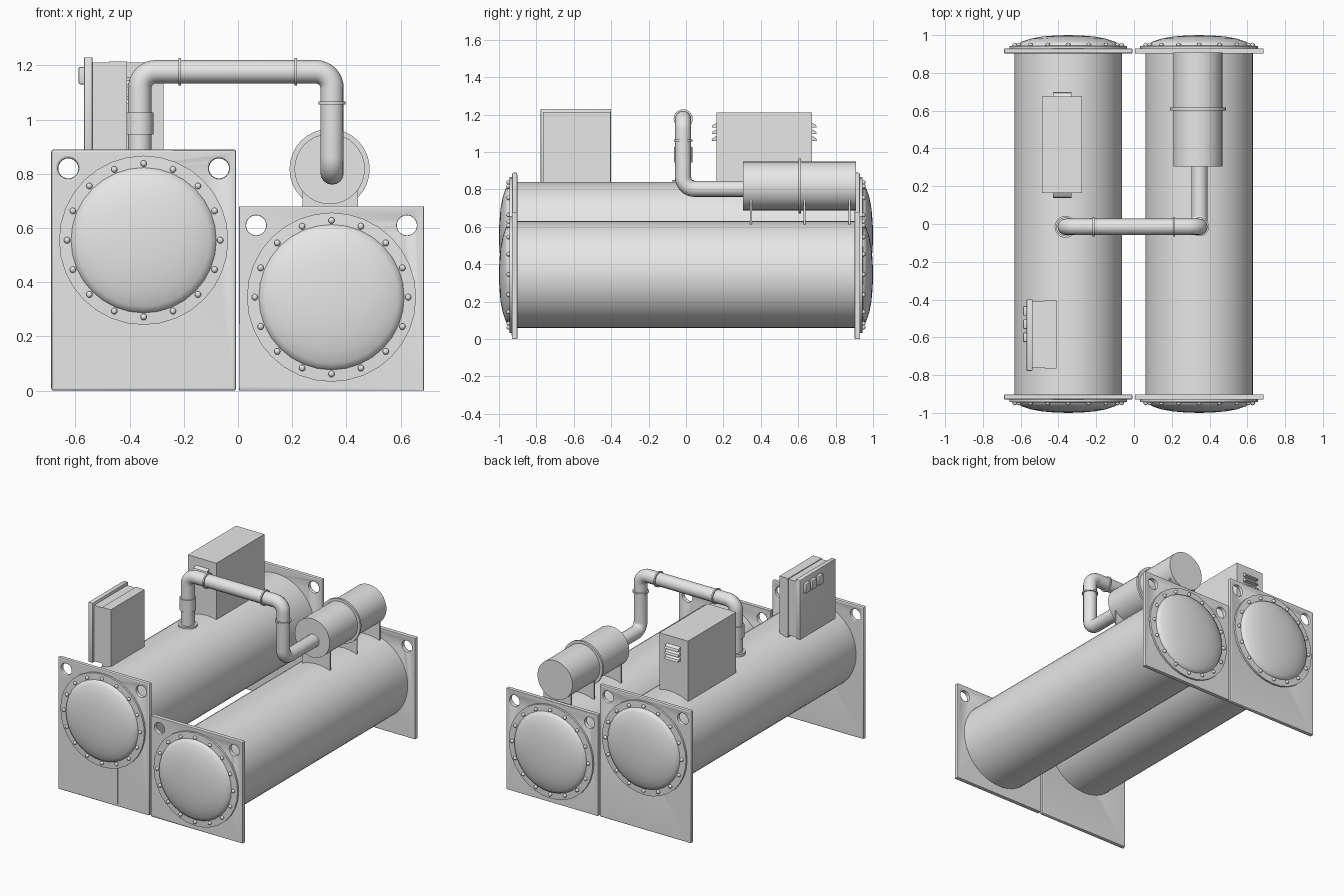
import bpy, bmesh, math
from mathutils import Vector, Matrix

if "Cube" in bpy.data.objects:
    bpy.data.objects.remove(bpy.data.objects["Cube"], do_unlink=True)

GREY = (0.8, 0.8, 0.8, 1.0)
paint = bpy.data.materials.new("plain grey paint")
paint.use_nodes = True
paint.diffuse_color = GREY
for node in paint.node_tree.nodes:
    if node.type == 'BSDF_PRINCIPLED':
        node.inputs["Base Color"].default_value = GREY

AXES = {'x': Vector((1, 0, 0)), 'y': Vector((0, 1, 0)), '-y': Vector((0, -1, 0)),
        'z': Vector((0, 0, 1))}


def finish(ob, smooth=True):
    """Select the object, give it the paint and smooth its gentle edges."""
    bpy.ops.object.select_all(action='DESELECT')
    ob.select_set(True)
    bpy.context.view_layer.objects.active = ob
    if smooth:
        bpy.ops.object.shade_smooth_by_angle(angle=math.radians(35))
    return ob


def to_object(name, bm):
    bmesh.ops.recalc_face_normals(bm, faces=bm.faces)
    mesh = bpy.data.meshes.new(name)
    bm.to_mesh(mesh)
    bm.free()
    mesh.materials.append(paint)
    ob = bpy.data.objects.new(name, mesh)
    bpy.context.collection.objects.link(ob)
    return ob


def lathe(name, profile, axis, origin, sides=32):
    """Revolve (radius, distance) points about an axis."""
    bm = bmesh.new()
    verts = [bm.verts.new((r, 0, t)) for r, t in profile]
    edges = [bm.edges.new(pair) for pair in zip(verts, verts[1:])]
    bmesh.ops.spin(bm, geom=verts + edges, cent=(0, 0, 0), axis=(0, 0, 1),
                   angle=math.tau, steps=sides)
    bmesh.ops.remove_doubles(bm, verts=bm.verts, dist=1e-5)
    turn = AXES['z'].rotation_difference(AXES[axis]).to_matrix().to_4x4()
    bm.transform(Matrix.Translation(origin) @ turn)
    return finish(to_object(name, bm))


def cylinder(name, radius, start, end, axis, origin, sides=32):
    return lathe(name, [(0, start), (radius, start), (radius, end), (0, end)],
                 axis, origin, sides)


def box(name, low, high, bevel=0.0):
    low, high = Vector(low), Vector(high)
    bm = bmesh.new()
    bmesh.ops.create_cube(bm, size=1)
    bm.transform(Matrix.Translation((low + high) / 2)
                 @ Matrix.Diagonal((*(high - low), 1)))
    if bevel:
        bmesh.ops.bevel(bm, geom=bm.edges[:], offset=bevel, segments=2,
                        profile=0.5, affect='EDGES')
    return finish(to_object(name, bm))


def end_plate(name, x, y, width, height):
    """Rounded support plate with two lifting holes."""
    plate = box(name, (x - width / 2, y - 0.014, 0), (x + width / 2, y + 0.014, height))
    cutters = []
    for side in (-1, 1):
        cutter = cylinder("hole_cutter", 0.037, -0.1, 0.1, 'y',
                          (x + side * 0.278, y, height - 0.07), 24)
        cutter.hide_render = True
        cutters.append(cutter)
        cut = plate.modifiers.new("hole", 'BOOLEAN')
        cut.operation = 'DIFFERENCE'
        cut.solver = 'EXACT'
        cut.object = cutter
    soft = plate.modifiers.new("soft_edges", 'BEVEL')
    soft.width = 0.009
    soft.segments = 2
    soft.limit_method = 'ANGLE'
    finish(plate, False)
    bpy.ops.object.convert(target='MESH')
    for cutter in cutters:
        bpy.data.objects.remove(cutter, do_unlink=True)
    finish(plate)


def bolts(name, x, y, z, count=16, ring=0.283):
    bm = bmesh.new()
    for i in range(count):
        a = math.tau * i / count
        spot = Matrix.Translation((x + ring * math.sin(a), y, z + ring * math.cos(a)))
        bmesh.ops.create_uvsphere(bm, u_segments=10, v_segments=6, radius=0.012, matrix=spot)
    finish(to_object(name, bm))


# Two long vessels with end plates, bolted flanges and domed heads
HEAD = [(0, 0.92), (0.312, 0.92), (0.312, 0.943), (0.268, 0.945), (0.262, 0.956),
        (0.245, 0.966), (0.2, 0.981), (0.14, 0.992), (0.07, 0.998), (0, 1.0)]
for label, x, z, height in (("right", -0.348, 0.555, 0.89), ("left", 0.345, 0.345, 0.68)):
    cylinder(label + "_vessel", 0.285, -0.91, 0.91, 'y', (x, 0, z), 48)
    for end, axis, sign in (("front", '-y', -1), ("back", 'y', 1)):
        part = f"{label}_{end}"
        end_plate(part + "_plate", x, sign * 0.916, 0.682, height)
        lathe(part + "_head", HEAD, axis, (x, 0, z), 32)
        bolts(part + "_bolts", x, sign * 0.948, z)
box("front_cover_panel", (-0.457, -0.934, 0.02), (-0.24, -0.925, 0.28))

# Connecting pipe with rounded elbows
PIPE_Y = -0.015
corners = [Vector(p) for p in ((-0.362, PIPE_Y, 0.8), (-0.362, PIPE_Y, 1.177),
                               (0.347, PIPE_Y, 1.177), (0.347, PIPE_Y, 0.803),
                               (0.347, 0.33, 0.803))]
path = [corners[0]]
for before, corner, after in zip(corners, corners[1:], corners[2:]):
    u, v = (before - corner).normalized(), (after - corner).normalized()
    bend = 0.06
    centre = corner + (u + v) * bend
    for i in range(9):
        a = math.pi / 2 * i / 8
        path.append(centre - v * bend * math.cos(a) - u * bend * math.sin(a))
path.append(corners[-1])
curve = bpy.data.curves.new("discharge_pipe", 'CURVE')
curve.dimensions = '3D'
curve.bevel_depth = 0.043
curve.bevel_resolution = 6
curve.use_fill_caps = True
spline = curve.splines.new('POLY')
spline.points.add(len(path) - 1)
for point, place in zip(spline.points, path):
    point.co = (*place, 1)
curve.materials.append(paint)
pipe = bpy.data.objects.new("discharge_pipe", curve)
bpy.context.collection.objects.link(pipe)
finish(pipe, False)
bpy.ops.object.convert(target='MESH')
finish(bpy.context.view_layer.objects.active)

# Pipe collars and joint rings
cylinder("pipe_collar", 0.05, 0.945, 1.027, 'z', (-0.362, PIPE_Y, 0), 24)
cylinder("pipe_base_flange", 0.058, 0.8, 0.85, 'z', (-0.362, PIPE_Y, 0), 24)
for x in (-0.215, 0.213):
    cylinder("pipe_ring", 0.051, -0.005, 0.005, 'x', (x, PIPE_Y, 1.177), 24)
cylinder("pipe_ring_lower", 0.05, 1.056, 1.066, 'z', (0.347, PIPE_Y, 0), 24)

# Separator drum on the left vessel
DRUM = (0.338, 0, 0.818)
cylinder("separator_drum", 0.13, 0.305, 0.908, 'y', DRUM)
cylinder("separator_flange", 0.148, 0.602, 0.616, 'y', DRUM)
for y in (0.347, 0.633, 0.875):
    box("separator_saddle", (0.238, y - 0.005, 0.59), (0.443, y + 0.005, 0.745))

# Tall control box with louvre hoods at both ends
box("control_box", (-0.487, 0.163, 0.795), (-0.275, 0.674, 1.21))
for y, out in ((0.163, -1), (0.674, 1)):
    for z in (1.06, 1.095, 1.13):
        bm = bmesh.new()
        outline = [(0, 0), (0.026, 0), (0.02, 0.014), (0, 0.026)]
        face = bm.faces.new([bm.verts.new((-0.43, y + out * d, z + h)) for d, h in outline])
        pushed = bmesh.ops.extrude_face_region(bm, geom=[face])["geom"]
        bmesh.ops.translate(bm, vec=(0.1, 0, 0),
                            verts=[g for g in pushed if isinstance(g, bmesh.types.BMVert)])
        finish(to_object("louvre_hood", bm))

# Switch box with seam, door and push buttons
box("switch_box_body", (-0.475, -0.765, 0.82), (-0.41, -0.405, 1.215))
box("switch_box_frame", (-0.54, -0.76, 0.835), (-0.473, -0.408, 1.21))
box("switch_box_door", (-0.568, -0.777, 0.828), (-0.537, -0.4, 1.23), 0.003)
for y in (-0.46, -0.53, -0.6):
    box("door_button", (-0.588, y - 0.025, 1.13), (-0.56, y + 0.025, 1.195), 0.006)
